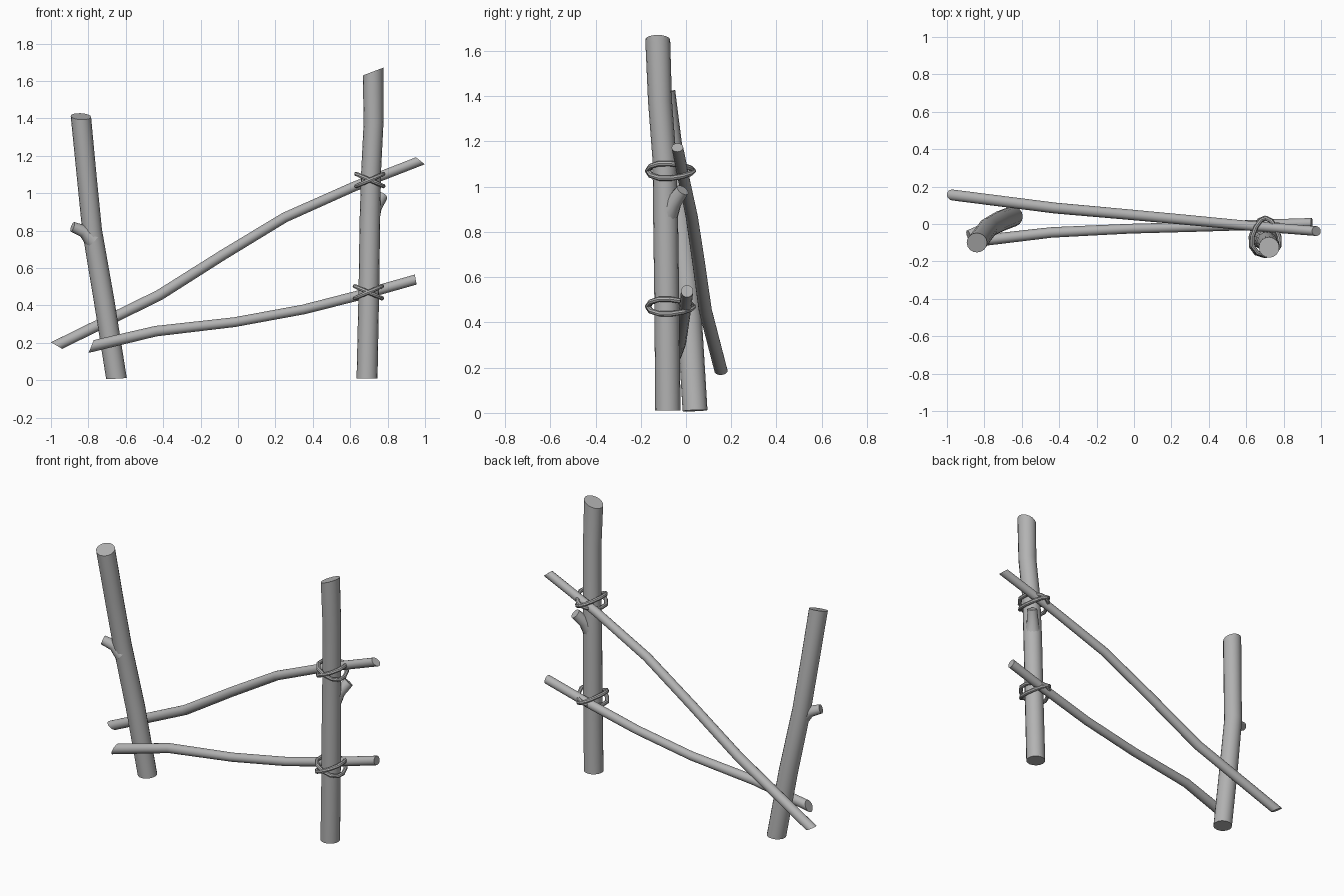
import bpy, bmesh, math
from mathutils import Vector

cube = bpy.data.objects.get("Cube")
if cube:
    bpy.data.objects.remove(cube, do_unlink=True)

grey = bpy.data.materials.new("plain grey")
grey.use_nodes = True
COLOUR = (0.45, 0.45, 0.45, 1)
grey.diffuse_color = COLOUR
grey.node_tree.nodes["Principled BSDF"].inputs["Base Color"].default_value = COLOUR


def tube(name, points, radii, sides=16, cuts=(None, None), closed=False):
    """Round tube along a path; cuts are the plane normals of the sawn ends."""
    pts = [Vector(p) for p in points]
    n = len(pts)
    bm = bmesh.new()
    rings = []
    for i, p in enumerate(pts):
        if closed:
            a, b = pts[i - 1], pts[(i + 1) % n]
        else:
            a, b = pts[max(i - 1, 0)], pts[min(i + 1, n - 1)]
        t = (b - a).normalized()
        ref = Vector((0, 1, 0)) if abs(t.y) < 0.9 and not closed else Vector((0, 0, 1))
        u = ref.cross(t).normalized()
        v = t.cross(u)
        cut = cuts[0] if i == 0 else cuts[1] if i == n - 1 else None
        ring = []
        for k in range(sides):
            ang = math.tau * k / sides
            off = (u * math.cos(ang) + v * math.sin(ang)) * radii[i]
            if cut:
                normal = Vector(cut)
                off -= t * (off.dot(normal) / t.dot(normal))
            ring.append(bm.verts.new(p + off))
        rings.append(ring)
    for i in range(n if closed else n - 1):
        r, s = rings[i], rings[(i + 1) % n]
        for k in range(sides):
            j = (k + 1) % sides
            bm.faces.new((r[k], r[j], s[j], s[k]))
    if not closed:
        bm.faces.new(rings[0][::-1])
        bm.faces.new(rings[-1])
    bmesh.ops.recalc_face_normals(bm, faces=bm.faces)
    mesh = bpy.data.meshes.new(name)
    bm.to_mesh(mesh)
    bm.free()
    mesh.materials.append(grey)
    obj = bpy.data.objects.new(name, mesh)
    bpy.context.collection.objects.link(obj)
    bpy.ops.object.select_all(action="DESELECT")
    obj.select_set(True)
    bpy.context.view_layer.objects.active = obj
    bpy.ops.object.shade_smooth_by_angle(angle=math.radians(40))
    return obj


# Upright posts
tube("left_post",
     [(0.69, -0.08, 0.01), (0.70, -0.085, 0.5), (0.705, -0.09, 0.85),
      (0.712, -0.095, 1.12), (0.725, -0.115, 1.38), (0.722, -0.125, 1.65)],
     [0.056, 0.055, 0.055, 0.053, 0.053, 0.055], cuts=((0, 0, 1), (-0.38, 0, 1)))
tube("right_post",
     [(-0.65, 0.04, 0.01), (-0.715, 0.015, 0.42), (-0.78, -0.02, 0.8),
      (-0.81, -0.06, 1.1), (-0.84, -0.1, 1.41)],
     [0.055, 0.055, 0.053, 0.053, 0.054], cuts=((-0.05, -0.04, 1), (0.05, -0.33, 1)))

# Broken branch stubs, flared where they leave the post
tube("left_post_stub",
     [(0.707, -0.088, 0.86), (0.735, -0.055, 0.93), (0.772, -0.015, 0.985)],
     [0.05, 0.036, 0.03], sides=12)
tube("right_post_stub",
     [(-0.775, -0.025, 0.75), (-0.825, -0.04, 0.797), (-0.885, -0.06, 0.82)],
     [0.05, 0.033, 0.027], sides=12)

# Crossing rails
tube("upper_rail",
     [(-0.97, 0.155, 0.185), (-0.42, 0.085, 0.455), (-0.08, 0.055, 0.67),
      (0.25, 0.025, 0.87), (0.62, -0.01, 1.035), (0.975, -0.038, 1.173)],
     [0.029, 0.029, 0.028, 0.027, 0.026, 0.026],
     cuts=((0.5, 0, 0.87), (0.63, 0, 0.78)))
tube("lower_rail",
     [(-0.785, -0.085, 0.18), (-0.44, -0.045, 0.262), (-0.02, -0.025, 0.31),
      (0.35, -0.015, 0.378), (0.7, -0.003, 0.467), (0.95, 0.005, 0.538)],
     [0.03, 0.028, 0.026, 0.026, 0.027, 0.027],
     cuts=((0.93, 0, -0.38), (0.98, 0, 0.18)))


# Rope lashings: two opposite tilted loops, narrower around the rail
def rope_loop(name, x, y, z, tilt, count=12):
    path = []
    for k in range(count):
        a = math.tau * k / count
        dx = 0.072 * math.cos(a) * (1 - 0.28 * math.sin(a))
        path.append((x + dx, y + 0.1 * math.sin(a), z + tilt * dx))
    tube(name, path, [0.012] * count, sides=8, closed=True)


for label, x, z in (("upper", 0.705, 1.07), ("lower", 0.697, 0.47)):
    rope_loop(label + "_rope_a", x, -0.07, z, 0.45)
    rope_loop(label + "_rope_b", x, -0.067, z, -0.45)
